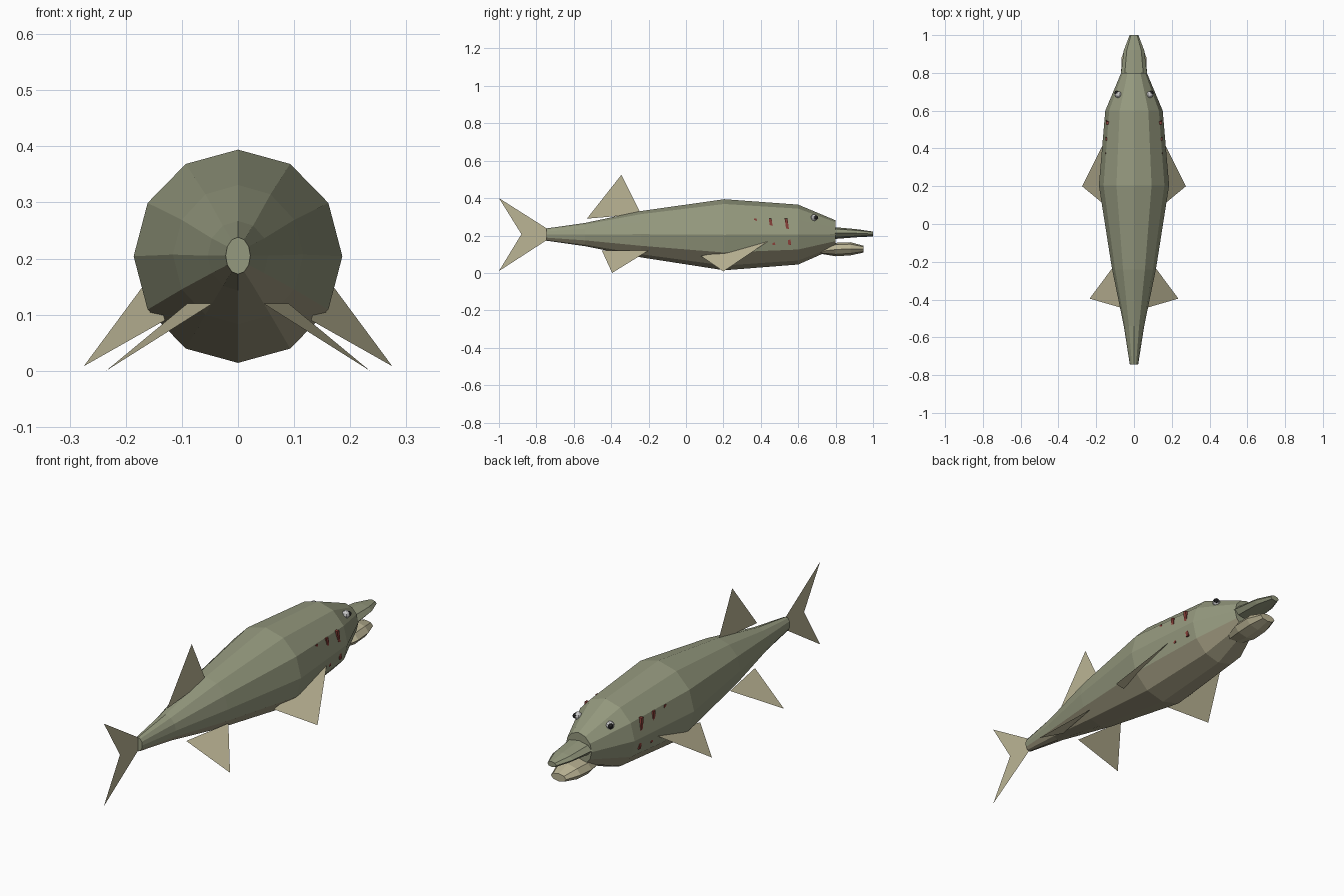
import bpy, bmesh, math
from mathutils import Vector

if "Cube" in bpy.data.objects:
    bpy.data.objects.remove(bpy.data.objects["Cube"])


def material(name, rgb):
    m = bpy.data.materials.new(name)
    m.diffuse_color = (*rgb, 1)
    m.use_nodes = True
    m.node_tree.nodes["Principled BSDF"].inputs["Base Color"].default_value = m.diffuse_color
    return m


GREEN = material("skin_green", (0.30, 0.32, 0.21))
TAN = material("belly_tan", (0.50, 0.46, 0.30))
BELLY = material("belly_shade", (0.36, 0.33, 0.22))
RED = material("gill_red", (0.25, 0.05, 0.04))
WHITE = material("eye_white", (0.75, 0.75, 0.72))
BLACK = material("pupil_black", (0.02, 0.02, 0.02))


def finish(bm, name, *mats):
    me = bpy.data.meshes.new(name)
    bm.to_mesh(me)
    bm.free()
    for m in mats:
        me.materials.append(m)
    ob = bpy.data.objects.new(name, me)
    bpy.context.collection.objects.link(ob)
    return ob


def loft(name, sides, rings, *mats, belly=None):
    """Skin elliptical rings (y, half width, half height, centre z)."""
    bm = bmesh.new()
    loops = []
    for y, rx, rz, zc in rings:
        angles = [2 * math.pi * i / sides for i in range(sides)]
        loops.append([bm.verts.new((rx * math.cos(a), y, zc + rz * math.sin(a))) for a in angles])
    for a, b in zip(loops, loops[1:]):
        for i in range(sides):
            j = (i + 1) % sides
            bm.faces.new((a[i], a[j], b[j], b[i]))
    bm.faces.new(loops[0])
    bm.faces.new(loops[-1])
    bmesh.ops.recalc_face_normals(bm, faces=bm.faces)
    if belly is not None:
        for f in bm.faces:
            f.normal_update()
            if f.normal.z < belly:
                f.material_index = 1
    return finish(bm, name, *mats)


def fin(name, pts, side=1):
    bm = bmesh.new()
    bm.faces.new([bm.verts.new((x * side, y, z)) for x, y, z in pts])
    return finish(bm, name, TAN)


def ball(name, centre, r, mat):
    bm = bmesh.new()
    bmesh.ops.create_uvsphere(bm, u_segments=8, v_segments=6, radius=r)
    bmesh.ops.translate(bm, verts=bm.verts, vec=Vector(centre))
    return finish(bm, name, mat)


# Body
loft("body", 12, [(-0.745, 0.022, 0.033, 0.205), (-0.54, 0.054, 0.062, 0.205),
                  (-0.24, 0.116, 0.124, 0.207), (0.205, 0.186, 0.190, 0.204),
                  (0.60, 0.152, 0.160, 0.205), (0.80, 0.068, 0.074, 0.207)],
     GREEN, BELLY, belly=-0.6)

# Jaws
loft("upper_jaw", 8, [(0.79, 0.070, 0.032, 0.213), (0.92, 0.054, 0.021, 0.212),
                      (1.00, 0.023, 0.013, 0.208)], GREEN)
loft("lower_jaw", 8, [(0.715, 0.045, 0.012, 0.115), (0.80, 0.068, 0.036, 0.125),
                      (0.88, 0.066, 0.035, 0.129), (0.95, 0.040, 0.018, 0.127)], TAN)

# Centre fins
fin("dorsal_fin", [(0, -0.53, 0.29), (0, -0.24, 0.315), (0, -0.345, 0.525)])
bm = bmesh.new()
v = [bm.verts.new((0, y, z)) for y, z in
     [(-0.745, 0.238), (-1, 0.40), (-0.88, 0.207), (-1, 0.01), (-0.745, 0.175)]]
bm.faces.new(v[:3])
bm.faces.new((v[0], v[2], v[4]))
bm.faces.new(v[2:])
finish(bm, "tail_fin", TAN)

for s, label in ((1, "right"), (-1, "left")):
    # Paired fins
    fin("pectoral_fin_" + label, [(0.155, 0.44, 0.17), (0.13, 0.08, 0.09), (0.275, 0.20, 0.008)], s)
    fin("pelvic_fin_" + label, [(0.09, -0.20, 0.12), (0.045, -0.45, 0.12), (0.235, -0.395, 0.0)], s)

    # Gill slits, half sunk in the skin
    for i, (y, x) in enumerate(((0.38, 0.152), (0.46, 0.152), (0.545, 0.149))):
        bm = bmesh.new()
        bmesh.ops.create_cube(bm, size=1)
        for p in bm.verts:
            p.co = Vector((s * (x - 0.012) + p.co.x * 0.024,
                           y + p.co.y * 0.015 - p.co.z * 0.02,
                           0.22 + p.co.z * 0.14))
        finish(bm, f"gill_slit_{label}_{i + 1}", RED)

    # Eyes
    ball("eye_" + label, (s * 0.084, 0.685, 0.295), 0.018, WHITE)
    ball("pupil_" + label, (s * 0.092, 0.694, 0.296), 0.012, BLACK)
